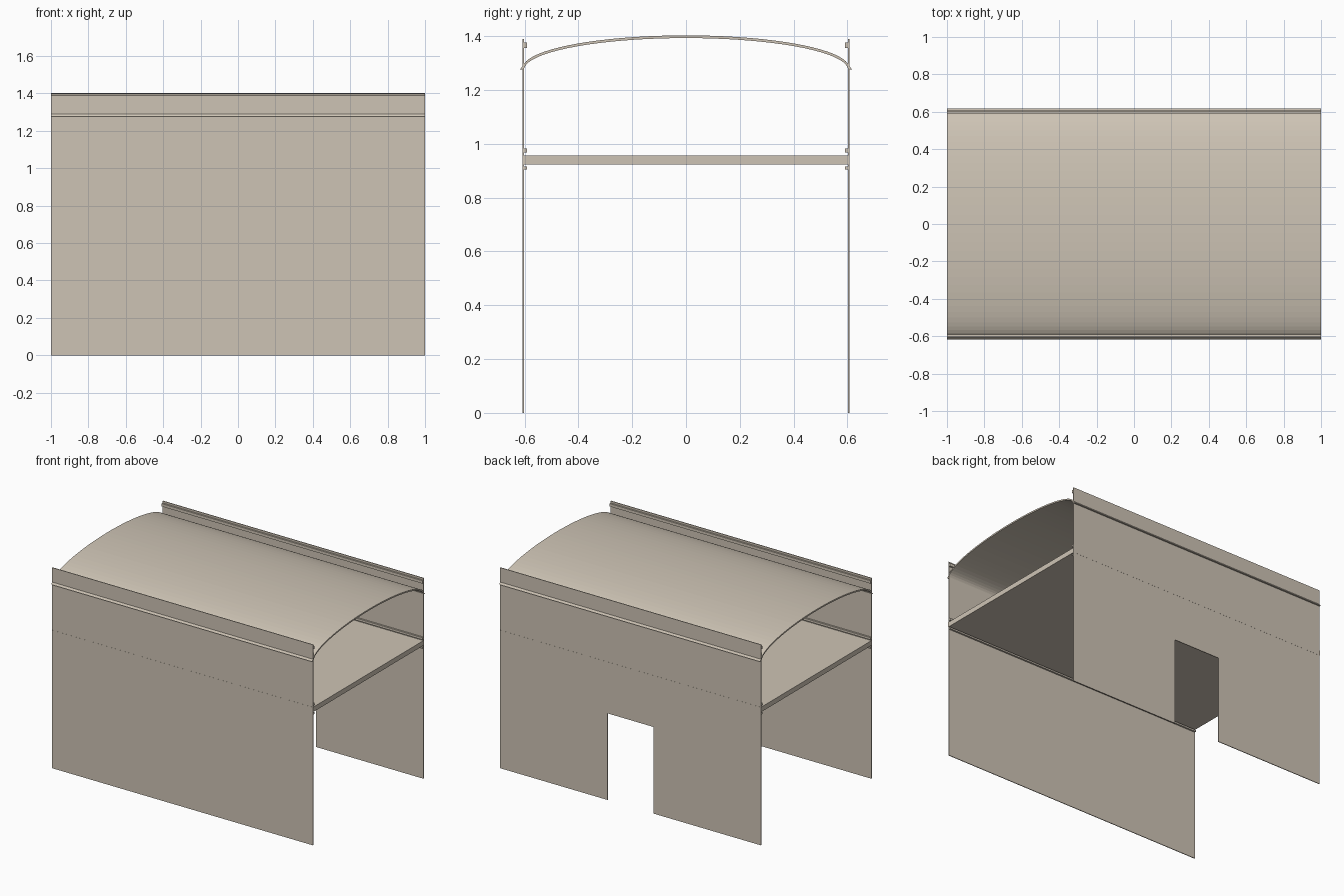
import bpy
import math

if "Cube" in bpy.data.objects:
    bpy.data.objects.remove(bpy.data.objects["Cube"])

# Single plain card colour
card = bpy.data.materials.new("warm_beige_card")
card.diffuse_color = (0.617, 0.552, 0.462, 1.0)
card.use_nodes = True
card.node_tree.nodes["Principled BSDF"].inputs["Base Color"].default_value = card.diffuse_color

LENGTH = 2.0
WALL_IN, WALL_OUT, WALL_TOP = 0.602, 0.607, 1.39


def extrude(name, profile, axis, start, end):
    """Extrude a closed 2D profile along x (profile is y,z) or y (profile is x,z)."""
    n = len(profile)
    if axis == "x":
        verts = [(p, a, b) for p in (start, end) for a, b in profile]
    else:
        verts = [(a, p, b) for p in (start, end) for a, b in profile]
    faces = [tuple(range(n))[::-1], tuple(range(n, 2 * n))]
    faces += [(i, (i + 1) % n, n + (i + 1) % n, n + i) for i in range(n)]
    if axis == "y":
        faces = [f[::-1] for f in faces]
    mesh = bpy.data.meshes.new(name)
    mesh.from_pydata(verts, [], faces)
    mesh.materials.append(card)
    mesh.update()
    obj = bpy.data.objects.new(name, mesh)
    bpy.context.collection.objects.link(obj)
    return obj


def bar(name, y0, y1, z0, z1):
    """Full-length rectangular bar."""
    return extrude(name, [(y0, z0), (y1, z0), (y1, z1), (y0, z1)],
                   "x", -LENGTH / 2, LENGTH / 2)


# Plain front wall
bar("front_wall", -WALL_OUT, -WALL_IN, 0, WALL_TOP)

# Back wall with a doorway open to the ground
door, door_top = 0.176, 0.60
extrude("back_wall", [(-1, 0), (-door, 0), (-door, door_top), (door, door_top),
                      (door, 0), (1, 0), (1, WALL_TOP), (-1, WALL_TOP)],
        "y", WALL_IN, WALL_OUT)

# Floor deck, its edges just showing through the walls
bar("floor_deck", -0.6076, 0.6076, 0.923, 0.957)

# Slim strips along the inside of both walls
strips = {"upper_strip": (0.591, 1.356, 1.376),
          "deck_top_strip": (0.590, 0.967, 0.982),
          "deck_under_strip": (0.590, 0.905, 0.916)}
for side, s in (("front", -1), ("back", 1)):
    for name, (y, z0, z1) in strips.items():
        lo, hi = sorted((s * y, s * WALL_IN))
        bar(f"{side}_{name}", lo, hi, z0, z1)


# Thin arched roof ending in flared eaves that pass through the walls
def arc(a, base, rise, limit, steps=36):
    t0 = math.acos(limit / a)
    return [(a * math.cos(t0 + (math.pi - 2 * t0) * i / steps),
             base + rise * math.sin(t0 + (math.pi - 2 * t0) * i / steps))
            for i in range(steps + 1)]


outer = arc(0.606, 1.283, 0.12, 0.602)
inner = arc(0.602, 1.275, 0.118, 0.600)
roof = [(0.617, 1.276)] + outer + [(-0.617, 1.276), (-0.604, 1.276)] + inner[::-1] + [(0.604, 1.276)]
extrude("arched_roof", roof, "x", -LENGTH / 2, LENGTH / 2)
